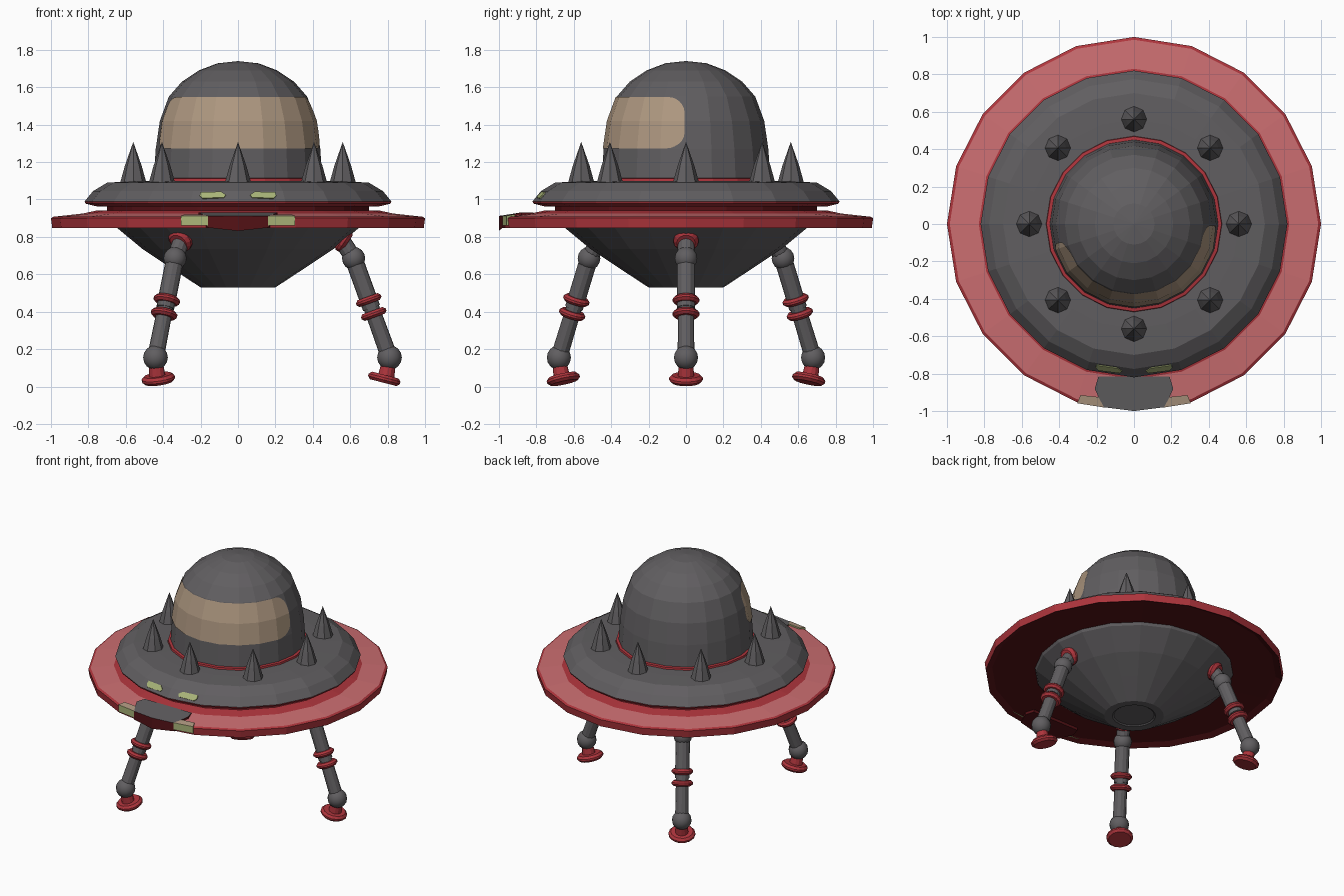
import bpy, bmesh, math
from mathutils import Vector, Matrix

if "Cube" in bpy.data.objects:
    bpy.data.objects.remove(bpy.data.objects["Cube"])

N = 20  # sides of the saucer and dome


def mat(name, r, g, b):
    m = bpy.data.materials.new(name)
    m.diffuse_color = (r, g, b, 1)
    m.use_nodes = True
    m.node_tree.nodes["Principled BSDF"].inputs["Base Color"].default_value = m.diffuse_color
    return m


GREY = mat("hull grey", 0.118, 0.112, 0.118)
PINK = mat("rim pink", 0.60, 0.155, 0.165)
RED = mat("trim red", 0.42, 0.035, 0.045)
DARK = mat("dark red", 0.09, 0.006, 0.008)
TAN = mat("window tan", 0.42, 0.31, 0.215)
OLIVE = mat("light green", 0.40, 0.46, 0.19)


def finish(name, bm, mats, smooth=False):
    bmesh.ops.remove_doubles(bm, verts=bm.verts, dist=0.0004)
    bmesh.ops.recalc_face_normals(bm, faces=bm.faces)
    me = bpy.data.meshes.new(name)
    bm.to_mesh(me)
    bm.free()
    for m in mats:
        me.materials.append(m)
    for p in me.polygons:
        p.use_smooth = smooth
    ob = bpy.data.objects.new(name, me)
    bpy.context.collection.objects.link(ob)
    return ob


def lathe(name, profile, mats, n=N, matrix=Matrix(), smooth=False):
    """Turn (radius, z) points; mats is one material or one per band."""
    if not isinstance(mats, list):
        mats = [mats] * (len(profile) - 1)
    slots = list(dict.fromkeys(mats))
    bm = bmesh.new()
    rings = [[bm.verts.new(matrix @ Vector((r * math.cos(2 * math.pi * i / n),
                                            r * math.sin(2 * math.pi * i / n), z)))
              for i in range(n)] for r, z in profile]
    for k, m in enumerate(mats):
        for i in range(n):
            j = (i + 1) % n
            f = bm.faces.new((rings[k][i], rings[k][j], rings[k + 1][j], rings[k + 1][i]))
            f.material_index = slots.index(m)
    return finish(name, bm, slots, smooth)


def along(p, d):
    """Matrix placing local z along direction d at point p."""
    return Matrix.Translation(p) @ Vector(d).to_track_quat('Z', 'Y').to_matrix().to_4x4()


def tube(name, p, q, r1, r2, m):
    h = (q - p).length
    lathe(name, [(0, 0), (r1, 0), (r2, h), (0, h)], m, 12, along(p, q - p))


def ball(name, p, r, m):
    prof = [(r * math.sin(math.pi * k / 8), -r * math.cos(math.pi * k / 8)) for k in range(9)]
    lathe(name, prof, m, 14, Matrix.Translation(p), True)


def disc(name, p, d, r, h, m):
    prof = [(0, -h), (r - h * 0.7, -h), (r, -h * 0.3), (r, h * 0.3), (r - h * 0.7, h), (0, h)]
    lathe(name, prof, m, 14, along(p, d))


def prism(name, top, bottom, m_top, m_side):
    bm = bmesh.new()
    t = [bm.verts.new(p) for p in top]
    b = [bm.verts.new(p) for p in bottom]
    bm.faces.new(t)
    bm.faces.new(b).material_index = 1
    for i in range(len(t)):
        j = (i + 1) % len(t)
        bm.faces.new((t[i], t[j], b[j], b[i])).material_index = 1
    return finish(name, bm, [m_top, m_side])


# Lower hull with a shallow hatch
lathe("lower_hull", [(0.67, 0.89), (0.655, 0.855), (0.51, 0.735), (0.36, 0.635),
                     (0.20, 0.53), (0.145, 0.53), (0.135, 0.537), (0, 0.537)], GREY)

# Wide rim
lathe("rim", [(0.60, 0.875), (0.95, 0.868), (0.993, 0.848), (1.0, 0.90), (0.985, 0.908),
              (0.83, 0.925), (0.76, 0.94), (0.60, 0.94)],
      [DARK, DARK, RED, RED, PINK, RED, DARK])

# Recessed neck, upper saucer and trim
lathe("neck", [(0.70, 0.93), (0.70, 0.972)], DARK)
lathe("upper_saucer", [(0.60, 0.962), (0.75, 0.962), (0.815, 0.978), (0.82, 0.99),
                       (0.775, 1.045), (0.70, 1.09), (0.56, 1.098), (0.42, 1.10)],
      [DARK, RED, RED, GREY, GREY, GREY, GREY])
lathe("dome_base_ring", [(0.43, 1.09), (0.472, 1.09), (0.468, 1.112), (0.43, 1.118)], RED)

# Dome
DOME = [(0.452, 1.09), (0.440, 1.27), (0.418, 1.42), (0.370, 1.55), (0.300, 1.63),
        (0.210, 1.69), (0.11, 1.728), (0, 1.74)]
lathe("dome", DOME, GREY)


def dome_point(az, z, off):
    """Point on the faceted dome; az is degrees from the front."""
    for (r0, z0), (r1, z1) in zip(DOME, DOME[1:]):
        if z0 <= z <= z1:
            r = r0 + (r1 - r0) * (z - z0) / (z1 - z0)
            break
    step = 360 / N
    a = math.radians(az % step - step / 2)
    r = (r + off) * math.cos(math.pi / N) / math.cos(a)
    t = math.radians(az)
    return (r * math.sin(t), -r * math.cos(t), z)


# Wrapped window with rounded ends
LEFT, RIGHT, ROUND = -76, 89, 14
azs = sorted(set([LEFT + k for k in (0, 0.7, 2, 4, 7, 10, 14)] +
                 [RIGHT - k for k in (0, 0.7, 2, 4, 7, 10, 14)] + list(range(-54, 73, 18))))
bm = bmesh.new()
cols = []
for az in azs:
    d = max(0, ROUND - min(az - LEFT, RIGHT - az)) / ROUND
    cut = 0.085 * (1 - math.sqrt(max(0, 1 - d * d)))
    lo, hi = 1.272 + cut, 1.548 - cut
    cols.append([bm.verts.new(dome_point(az, z, 0.005))
                 for z in (lo, (lo + 1.42) / 2, 1.42, (hi + 1.42) / 2, hi)])
for a, b in zip(cols, cols[1:]):
    for k in range(4):
        bm.faces.new((a[k], b[k], b[k + 1], a[k + 1]))
finish("window", bm, [TAN])

# Ring of eight spikes
for i in range(8):
    a = i * math.pi / 4
    r = 0.56 if i % 2 == 0 else 0.575
    lathe("spike", [(0, -0.01), (0.07, 0), (0.045, 0.09), (0, 0.218)], GREY, 8,
          Matrix.Translation((r * math.cos(a), r * math.sin(a), 1.09)))

# Front panel on the rim, with a pointed lower edge
foot = [(-0.19, -0.815), (-0.21, -0.88), (-0.165, -0.979), (0, -1.0),
        (0.165, -0.979), (0.21, -0.88), (0.19, -0.815)]
prism("front_panel", [(x, y, 0.912 - 0.11 * (y + 1) + 0.04 * (y + 1)) if y < -0.9 else
                      (x, y, 0.931) for x, y in foot],
      [(x, y, 0.832 if x == 0 else 0.85) for x, y in foot], GREY, DARK)

for s in (-1, 1):
    # Rim lights either side of the panel
    pts = [(0.16, -0.981), (0.305, -0.958), (0.285, -0.915), (0.19, -0.925)]
    prism("rim_light", [(s * x, y, 0.913 if y < -0.94 else 0.921) for x, y in pts],
          [(s * x, y, 0.862) for x, y in pts], TAN, OLIVE)

    # Slanted lights on the upper saucer
    def slope(x, z, off):
        return (s * x, -(0.82 - (z - 0.99) * 0.82) + 0.158 * x - off, z + off * 0.8)
    q = [(0.075, 1.008), (0.19, 1.003), (0.205, 1.018), (0.2, 1.036), (0.09, 1.038), (0.065, 1.022)]
    prism("saucer_light", [slope(x, z, 0.005) for x, z in q],
          [slope(x, z, -0.002) for x, z in q], OLIVE, OLIVE)

# Three jointed legs
for deg in (0, 123, -123):
    rot = Matrix.Rotation(math.radians(deg), 3, 'Z')

    def P(r, z):
        return rot @ Vector((r, 0, z))
    knee, ankle = P(0.618, 0.685), P(0.81, 0.155)
    axis = ankle - knee
    disc("hip_ring", P(0.565, 0.782), P(0.75, -0.5), 0.068, 0.026, RED)
    tube("hip_stem", P(0.55, 0.79), knee, 0.045, 0.045, GREY)
    ball("knee_ball", knee, 0.062, GREY)
    tube("upper_leg", knee, knee + axis * 0.5, 0.048, 0.048, GREY)
    tube("lower_leg", knee + axis * 0.48, ankle, 0.042, 0.045, GREY)
    for t in (0.42, 0.56):
        disc("leg_ring", knee + axis * t, axis, 0.072, 0.019, RED)
    ball("ankle_ball", ankle, 0.066, GREY)
    tube("foot_stem", P(0.79, 0.045), P(0.805, 0.12), 0.045, 0.038, RED)
    disc("foot_pad", P(0.782, 0.041), P(0.25, 0.97), 0.09, 0.021, RED)
